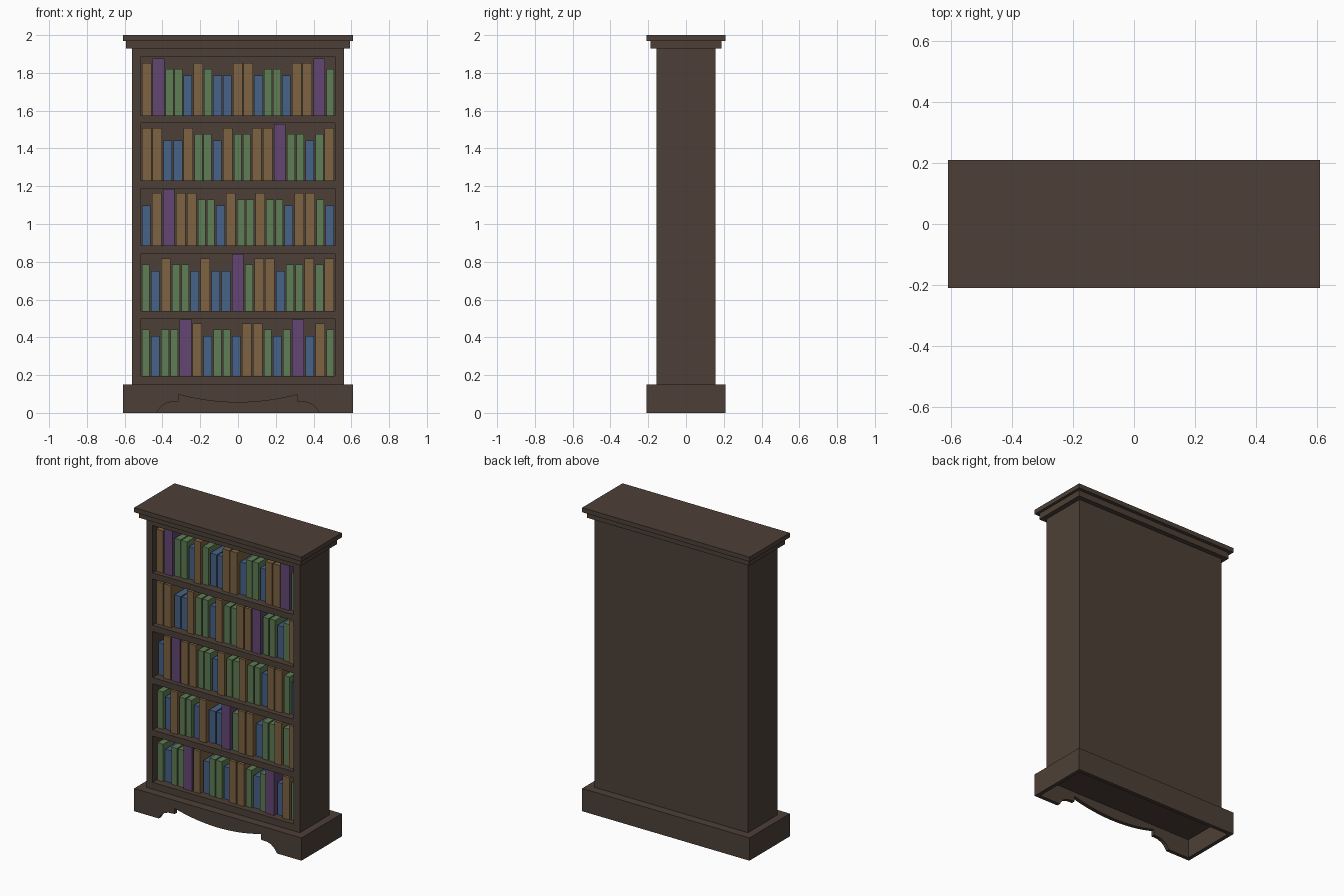
import bpy, bmesh

if "Cube" in bpy.data.objects:
    bpy.data.objects.remove(bpy.data.objects["Cube"])


def material(name, rgb):
    m = bpy.data.materials.new(name)
    m.diffuse_color = (*rgb, 1)
    m.use_nodes = True
    m.node_tree.nodes["Principled BSDF"].inputs["Base Color"].default_value = m.diffuse_color
    return m


WOOD = material("dark_wood", (0.073, 0.051, 0.038))


def add_box(bm, x0, x1, y0, y1, z0, z1):
    vs = bmesh.ops.create_cube(bm, size=1)["verts"]
    for v in vs:
        v.co.x = x0 if v.co.x < 0 else x1
        v.co.y = y0 if v.co.y < 0 else y1
        v.co.z = z0 if v.co.z < 0 else z1


def finish(bm, name, mat=WOOD):
    bmesh.ops.recalc_face_normals(bm, faces=bm.faces[:])
    me = bpy.data.meshes.new(name)
    bm.to_mesh(me)
    bm.free()
    me.materials.append(mat)
    ob = bpy.data.objects.new(name, me)
    bpy.context.collection.objects.link(ob)
    return ob


def boxes(name, dims, mat=WOOD):
    bm = bmesh.new()
    for d in dims:
        add_box(bm, *d)
    return finish(bm, name, mat)


def cut(ob, cutter):
    cutter.hide_render = True
    mod = ob.modifiers.new("cut", "BOOLEAN")
    mod.operation = "DIFFERENCE"
    mod.solver = "EXACT"
    mod.object = cutter
    bpy.context.view_layer.objects.active = ob
    bpy.ops.object.modifier_apply(modifier=mod.name)
    bpy.data.objects.remove(cutter)


# Carcass with five open shelves
SHELF_Z = [0.195 + 0.345 * i for i in range(5)]
carcass = boxes("carcass", [(-0.56, 0.56, -0.155, 0.155, 0.15, 1.93)])
cut(carcass, boxes("shelf_cutter",
                   [(-0.514, 0.514, -0.3, 0.135, z, z + 0.304 + 0.008 * (i == 4))
                    for i, z in enumerate(SHELF_Z)]))

# Stepped cornice
boxes("cornice_lower", [(-0.592, 0.592, -0.187, 0.187, 1.93, 1.97)])
boxes("cornice_top", [(-0.61, 0.61, -0.21, 0.21, 1.97, 2.0)])

# Hollow plinth
plinth = boxes("plinth", [(-0.61, 0.61, -0.21, 0.21, 0, 0.15)])
cut(plinth, boxes("hollow_cutter", [(-0.585, 0.585, -0.185, 0.185, -0.1, 0.125)]))

# Scalloped apron cut through the front of the plinth
half = [(-0.43, -0.05), (-0.43, 0.0), (-0.42, 0.018), (-0.405, 0.036),
        (-0.385, 0.049), (-0.36, 0.057), (-0.315, 0.06)]
half += [(x, 0.055 + 0.042 * (x / 0.315) ** 2)
         for x in (-0.315 + 0.315 * i / 8 for i in range(8))]
outline = half + [(0, 0.055)] + [(-x, z) for x, z in reversed(half)]
bm = bmesh.new()
face = bm.faces.new([bm.verts.new((x, -0.3, z)) for x, z in outline])
ext = bmesh.ops.extrude_face_region(bm, geom=[face])["geom"]
bmesh.ops.translate(bm, vec=(0, 0.2, 0),
                    verts=[g for g in ext if isinstance(g, bmesh.types.BMVert)])
cut(plinth, finish(bm, "apron_cutter"))

# Books: name, width, height, recess from the carcass front, colour
KINDS = {
    "T": ("tan_books", 0.050, 0.278, 0.032, (0.205, 0.126, 0.055)),
    "P": ("purple_books", 0.063, 0.300, 0.030, (0.127, 0.061, 0.170)),
    "G": ("green_books", 0.041, 0.246, 0.043, (0.114, 0.205, 0.091)),
    "B": ("blue_books", 0.046, 0.212, 0.055, (0.061, 0.122, 0.243)),
}
ROWS = ["GBGGPTBGGBTTGBGPBTG",
        "GBTGGBTBBPGTTBGGTGT",
        "BTPTTGGBTGGTGGBTTGB",
        "TTBBTGGBTGGTTPGGBGT",
        "TPGGBTGBBTTBGGBTTPG"]
books = {k: [] for k in KINDS}
for z, row in zip(SHELF_Z, ROWS):
    gap = (1.018 - sum(KINDS[k][1] for k in row)) / (len(row) - 1)
    x = -0.509
    for k in row:
        _, w, h, recess, _ = KINDS[k]
        books[k].append((x, x + w, -0.155 + recess, 0.125, z, z + h))
        x += w + gap
for k, dims in books.items():
    boxes(KINDS[k][0], dims, material(KINDS[k][0], KINDS[k][4]))
